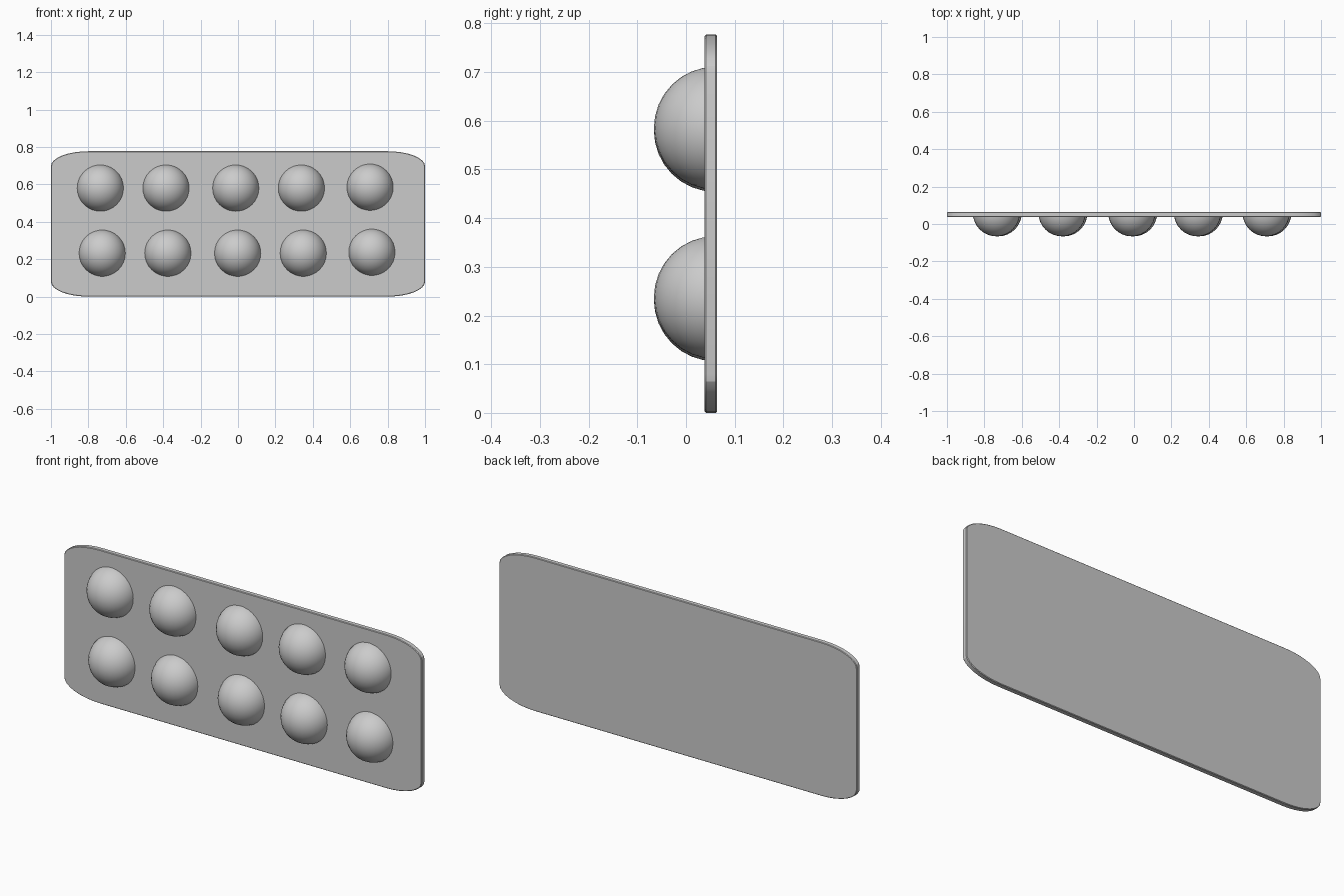
import bpy, bmesh
from math import cos, sin, pi

if "Cube" in bpy.data.objects:
    bpy.data.objects.remove(bpy.data.objects["Cube"])


def make_material(name, value):
    mat = bpy.data.materials.new(name)
    mat.use_nodes = True
    color = (value, value, value, 1)
    mat.diffuse_color = color
    mat.node_tree.nodes["Principled BSDF"].inputs["Base Color"].default_value = color
    return mat


def add_object(name, bm, mat, angle):
    bmesh.ops.recalc_face_normals(bm, faces=bm.faces)
    mesh = bpy.data.meshes.new(name)
    bm.to_mesh(mesh)
    bm.free()
    mesh.materials.append(mat)
    obj = bpy.data.objects.new(name, mesh)
    bpy.context.collection.objects.link(obj)
    bpy.ops.object.select_all(action='DESELECT')
    obj.select_set(True)
    bpy.context.view_layer.objects.active = obj
    bpy.ops.object.shade_smooth_by_angle(angle=angle)
    return obj


grey = make_material("light grey", 0.6)

# Backing sheet: a thin slab with wide, flattened elliptical corners
HEIGHT, FRONT, BACK, EDGE = 0.777, 0.038, 0.064, 0.003
RX, RZ, STEPS = 0.2, 0.08, 8


def outline(bm, y, inset):
    ring = []
    for k, (sx, sz) in enumerate([(1, 1), (-1, 1), (-1, -1), (1, -1)]):
        for i in range(STEPS + 1):
            a = (k + i / STEPS) * pi / 2
            x = sx * (1 - RX) + (RX - inset) * cos(a)
            z = HEIGHT / 2 + sz * (HEIGHT / 2 - RZ) + (RZ - inset) * sin(a)
            ring.append(bm.verts.new((x, y, z)))
    return ring


bm = bmesh.new()
rings = [outline(bm, y, inset) for y, inset in
         [(FRONT, EDGE), (FRONT + EDGE, 0), (BACK - EDGE, 0), (BACK, EDGE)]]
for a, b in zip(rings, rings[1:]):
    for i in range(len(a)):
        j = (i + 1) % len(a)
        bm.faces.new((a[i], a[j], b[j], b[i]))
bm.faces.new(rings[0])
bm.faces.new(rings[-1])
add_object("backing_sheet", bm, grey, 0.3)

# Domes: two rows of half spheres, seated in the sheet
RADIUS, SEAT = 0.126, 0.06
columns = [-0.736, -0.385, -0.012, 0.339, 0.706]
for row, dx, z in [("upper", 0, 0.58), ("lower", 0.01, 0.232)]:
    for n, x in enumerate(columns):
        bm = bmesh.new()
        bmesh.ops.create_uvsphere(bm, u_segments=32, v_segments=16, radius=RADIUS)
        bmesh.ops.bisect_plane(bm, geom=bm.verts[:] + bm.edges[:] + bm.faces[:],
                               plane_co=(0, 0, 0), plane_no=(0, 1, 0),
                               clear_outer=True, dist=1e-5)
        dome = add_object(f"{row}_dome_{n + 1}", bm, grey, 0.6)
        lift = 0.005 if n == 4 else 0
        dome.location = (x + dx, SEAT, z + lift)
